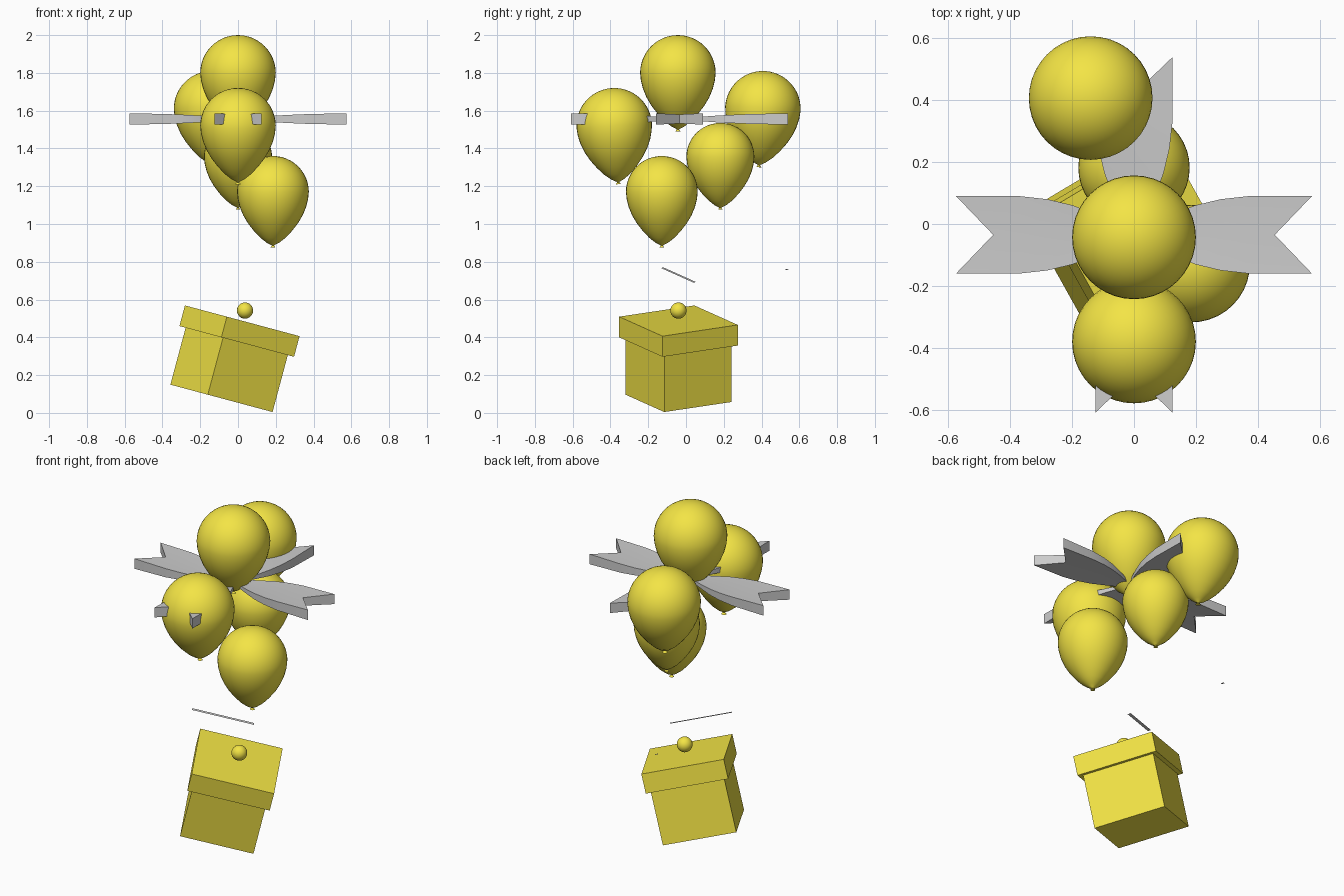
import bpy, bmesh
from math import pi, sin, cos, radians
from mathutils import Matrix, Vector

if "Cube" in bpy.data.objects:
    bpy.data.objects.remove(bpy.data.objects["Cube"])

yellow = bpy.data.materials.new("yellow")
yellow.diffuse_color = (0.9, 0.78, 0.06, 1)
yellow.use_nodes = True
yellow.node_tree.nodes["Principled BSDF"].inputs["Base Color"].default_value = yellow.diffuse_color


def finish(bm, name, mat=None, matrix=None, smooth=False):
    bmesh.ops.recalc_face_normals(bm, faces=bm.faces)
    mesh = bpy.data.meshes.new(name)
    bm.to_mesh(mesh)
    bm.free()
    ob = bpy.data.objects.new(name, mesh)
    bpy.context.collection.objects.link(ob)
    if mat:
        mesh.materials.append(mat)
    if matrix:
        ob.matrix_world = matrix
    if smooth:
        bpy.ops.object.select_all(action='DESELECT')
        ob.select_set(True)
        bpy.context.view_layer.objects.active = ob
        bpy.ops.object.shade_smooth_by_angle(angle=radians(35))
    return ob


def box(name, size, z0, z1, matrix):
    bm = bmesh.new()
    bmesh.ops.create_cube(bm, size=1, matrix=Matrix.Translation((0, 0, (z0 + z1) / 2))
                          @ Matrix.Diagonal((size, size, z1 - z0, 1)))
    return finish(bm, name, yellow, matrix)


# Balloon: lathed teardrop with a small knot, in units of its radius
profile = [(sin(i * pi / 24), cos(i * pi / 24)) for i in range(13)]
profile += [(0.98, -0.2), (0.925, -0.42), (0.83, -0.65), (0.7, -0.87), (0.53, -1.09),
            (0.35, -1.28), (0.17, -1.42), (0.05, -1.48), (0.03, -1.5), (0.07, -1.55), (0, -1.54)]


def balloon(name, loc, r, lean=(0, 0)):
    bm = bmesh.new()
    vs = [bm.verts.new((x * r, 0, z * r)) for x, z in profile]
    es = [bm.edges.new(p) for p in zip(vs, vs[1:])]
    bmesh.ops.spin(bm, geom=vs + es, axis=(0, 0, 1), cent=(0, 0, 0), angle=2 * pi, steps=40)
    bmesh.ops.remove_doubles(bm, verts=bm.verts, dist=1e-4)
    rot = Matrix.Rotation(lean[0], 4, 'X') @ Matrix.Rotation(lean[1], 4, 'Y')
    finish(bm, name, yellow, Matrix.Translation(loc) @ rot, True)


balloon("balloon_top", (0, -0.043, 1.80), 0.20)
balloon("balloon_front", (0, -0.38, 1.52), 0.20, (0.07, 0))
balloon("balloon_back", (-0.14, 0.407, 1.61), 0.20, (-0.07, -0.03))
balloon("balloon_right", (0.185, -0.128, 1.17), 0.19)
balloon("balloon_low_back", (0, 0.182, 1.355), 0.18)

# Bow: four swallow-tailed ribbon ends around the bunch
# rows: distance at sides, distance at middle, half width, half thickness
rows = [(0, 0, 0.012, 0.008), (0.06, 0.06, 0.04, 0.01), (0.13, 0.13, 0.07, 0.013),
        (0.2, 0.2, 0.096, 0.018), (0.28, 0.27, 0.115, 0.022), (0.37, 0.34, 0.125, 0.026),
        (0.575, 0.455, 0.125, 0.03)]
for k, name in enumerate(("right", "back", "left", "front")):
    bm = bmesh.new()
    rings = []
    for d, dm, w, t in rows:
        tm = t * 0.8
        rings.append([bm.verts.new(c) for c in (
            (d, -w, t), (dm, 0, tm), (d, w, t), (d, w, -t), (dm, 0, -tm), (d, -w, -t))])
    for a, b in zip(rings, rings[1:]):
        for i in range(6):
            j = (i + 1) % 6
            bm.faces.new((a[i], a[j], b[j], b[i]))
    for r in (rings[0], rings[-1]):
        bm.faces.new((r[0], r[1], r[4], r[5]))
        bm.faces.new((r[1], r[2], r[3], r[4]))
    finish(bm, "ribbon_tail_" + name, None,
           Matrix.Translation((0, -0.035, 1.556)) @ Matrix.Rotation(k * pi / 2, 4, 'Z'), True)

# Tilted gift box with lid and knob
tilt = Matrix.Rotation(radians(15), 4, 'Y') @ Matrix.Rotation(radians(30), 4, 'Z')
frame = Matrix.Translation((-0.0875, -0.04, 0.077)) @ tilt
box("box_body", 0.41, 0, 0.315, frame)
box("box_lid", 0.46, 0.312, 0.425, frame)
bm = bmesh.new()
bmesh.ops.create_uvsphere(bm, u_segments=32, v_segments=16, radius=0.043)
finish(bm, "lid_knob", yellow, frame @ Matrix.Translation((0, 0, 0.481)), True)


# Thin loose paper strips parallel to the lid
def strip(name, loc, length, width):
    bm = bmesh.new()
    bmesh.ops.create_grid(bm, x_segments=1, y_segments=1, size=0.5,
                          matrix=Matrix.Diagonal((length, width, 1, 1)))
    finish(bm, name, None, Matrix.Translation(loc) @ tilt)


strip("paper_strip", (-0.071, -0.04, 0.73), 0.345, 0.018)
strip("paper_scrap", (-0.18, 0.535, 0.76), 0.016, 0.016)
